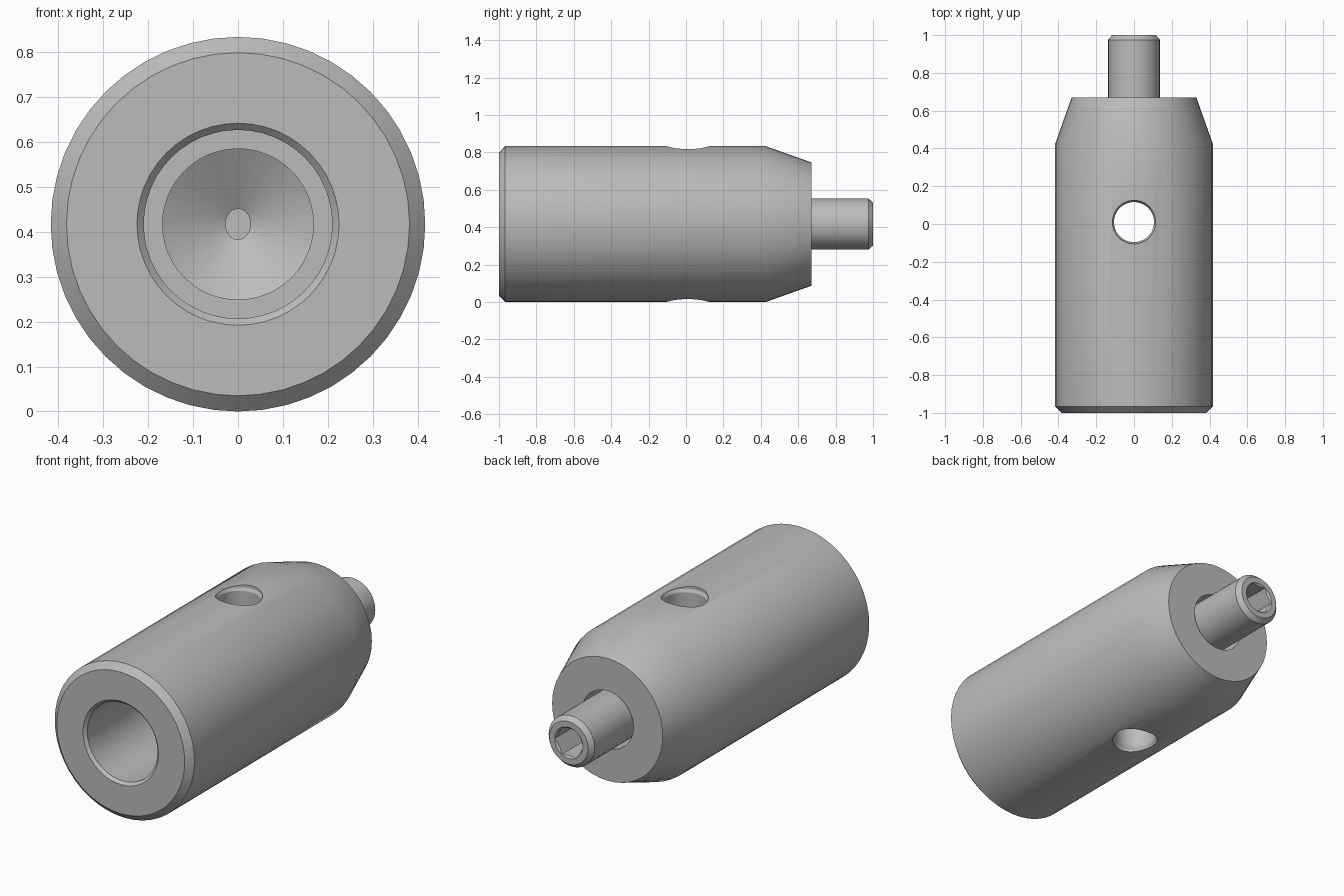
import bpy, bmesh
from math import cos, sin, tau, radians
from mathutils import Matrix, Vector

cube = bpy.data.objects.get("Cube")
if cube:
    bpy.data.objects.remove(cube, do_unlink=True)

RADIUS = 0.417
AXIS = Matrix.Translation((0, 0, RADIUS)) @ Matrix.Rotation(radians(-90), 4, 'X')

steel = bpy.data.materials.new("grey steel")
grey = (0.5, 0.5, 0.5, 1)
steel.use_nodes = True
steel.diffuse_color = grey
steel.node_tree.nodes["Principled BSDF"].inputs["Base Color"].default_value = grey


def turned(name, profile, sides=48, place=AXIS):
    """Solid of revolution; profile holds (radius, distance along axis)."""
    bm = bmesh.new()
    rings = []
    for r, h in profile:
        if r == 0:
            rings.append([bm.verts.new((0, 0, h))] * sides)
        else:
            rings.append([bm.verts.new((r * cos(tau * i / sides), r * sin(tau * i / sides), h))
                          for i in range(sides)])
    for a, b in zip(rings, rings[1:]):
        for i in range(sides):
            j = (i + 1) % sides
            corners = list(dict.fromkeys((a[i], a[j], b[j], b[i])))
            bm.faces.new(corners)
    bmesh.ops.recalc_face_normals(bm, faces=bm.faces)
    bm.transform(place)
    mesh = bpy.data.meshes.new(name)
    bm.to_mesh(mesh)
    bm.free()
    mesh.materials.append(steel)
    obj = bpy.data.objects.new(name, mesh)
    bpy.context.collection.objects.link(obj)
    return obj


def select(obj):
    bpy.ops.object.select_all(action='DESELECT')
    obj.select_set(True)
    bpy.context.view_layer.objects.active = obj


def cut(obj, cutter):
    mod = obj.modifiers.new("cut", 'BOOLEAN')
    mod.operation = 'DIFFERENCE'
    mod.solver = 'EXACT'
    mod.object = cutter
    select(obj)
    bpy.ops.object.modifier_apply(modifier=mod.name)
    bpy.data.objects.remove(cutter, do_unlink=True)


def smooth(obj):
    select(obj)
    bpy.ops.object.shade_smooth_by_angle(angle=radians(30))


# Holder body: rear bore, tapered nose, barrel, stepped front bore with drill point
body = turned("holder_body", [
    (0, 0.06), (0.155, 0.06), (0.155, 0.67), (0.33, 0.67),
    (RADIUS, 0.425), (RADIUS, -0.967), (0.382, -1),
    (0.225, -1), (0.21, -0.985), (0.21, -0.27),
    (0.168, -0.27), (0.168, -0.173), (0, -0.076)])

# Vertical cross hole with eased rims
cross = turned("cross_hole_cutter", [
    (0, -0.6), (0.115, -0.6), (0.115, -0.4), (0.106, -0.385),
    (0.106, 0.385), (0.115, 0.4), (0.115, 0.6), (0, 0.6)],
    place=Matrix.Translation((0, 0.01, RADIUS)))
cut(body, cross)
smooth(body)

# Set screw with chamfered ends
screw = turned("set_screw", [
    (0, 0.125), (0.11, 0.125), (0.137, 0.15),
    (0.137, 0.975), (0.115, 1), (0, 1)], sides=40)

# Hexagonal drive socket with a countersunk mouth
cut(screw, turned("socket_cutter", [(0, 0.82), (0.085, 0.82), (0.085, 1.1), (0, 1.1)], sides=6))
cut(screw, turned("socket_mouth_cutter", [(0, 0.96), (0.068, 0.985), (0.1, 1.015), (0, 1.015)], sides=40))
smooth(screw)
